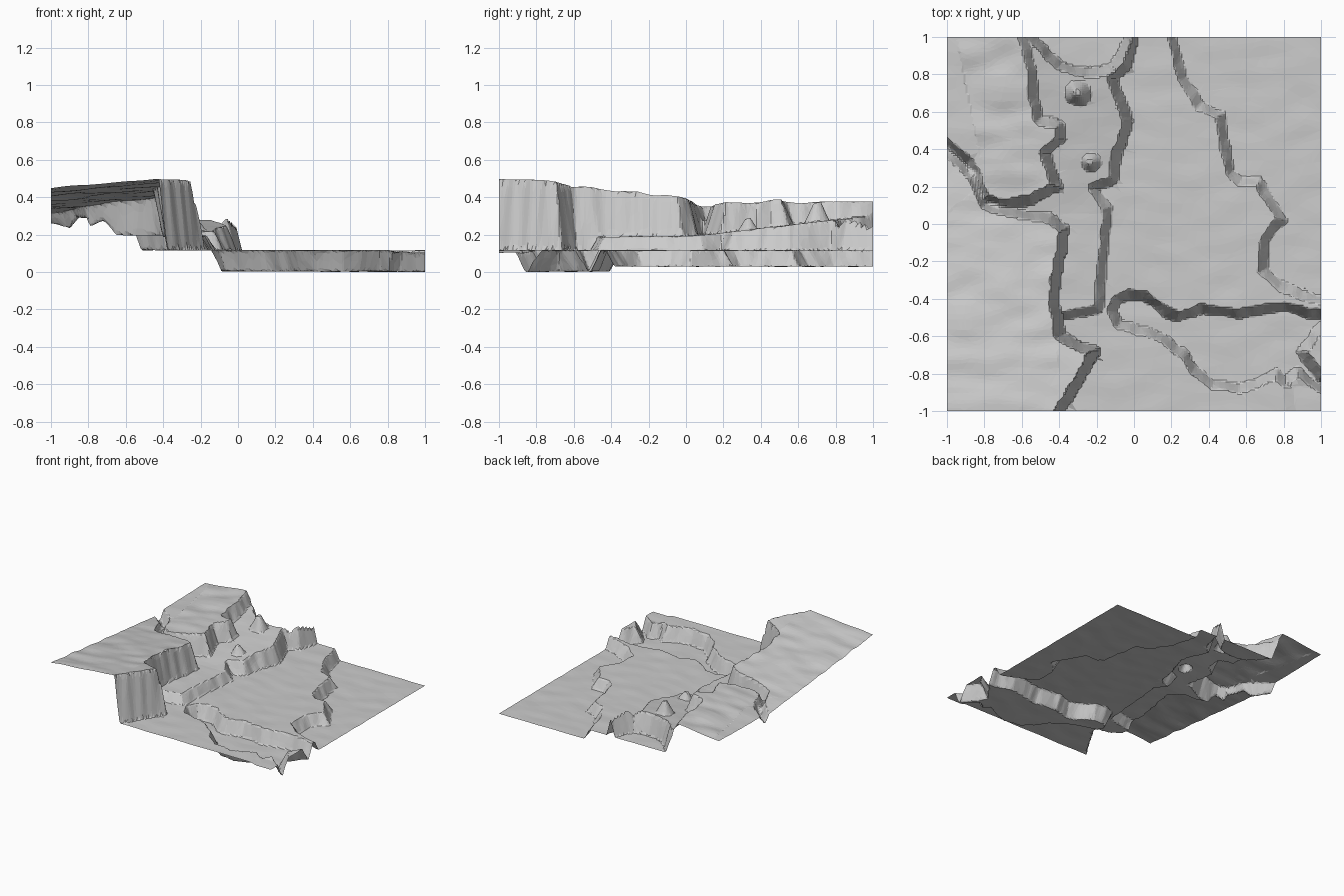
import bpy, bmesh, math
from mathutils import Vector, noise

if "Cube" in bpy.data.objects:
    bpy.data.objects.remove(bpy.data.objects["Cube"])

N = 180          # grid cells per side
WALL = 0.05      # horizontal width of the cliff faces


def signed_distance(x, y, poly):
    """Positive inside the outline, negative outside."""
    best, inside = 9.0, False
    x1, y1 = poly[-1]
    for x2, y2 in poly:
        dx, dy = x2 - x1, y2 - y1
        t = ((x - x1) * dx + (y - y1) * dy) / (dx * dx + dy * dy)
        t = min(1.0, max(0.0, t))
        best = min(best, (x - x1 - t * dx) ** 2 + (y - y1 - t * dy) ** 2)
        if (y1 > y) != (y2 > y) and x < x1 + (y - y1) * dx / dy:
            inside = not inside
        x1, y1 = x2, y2
    d = math.sqrt(best)
    return d if inside else -d


# Region outlines seen from above
lowland = [(.17, 1.2), (.21, .98), (.26, .78), (.35, .63), (.46, .58), (.48, .45),
           (.52, .27), (.57, .23), (.67, .23), (.73, .12), (.79, .03), (.7, -.08),
           (.69, -.25), (.78, -.33), (.9, -.38), (1, -.41), (1.3, -.45), (1.3, 1.2)]
channel = [(-.09, -.4), (-.03, -.38), (.06, -.39), (.16, -.46), (.24, -.5), (.36, -.45),
           (.54, -.48), (.8, -.44), (1, -.49), (1.2, -.5), (1.2, -.53), (1, -.55),
           (.9, -.68), (.92, -.72), (1, -.81), (1.2, -.87), (1.2, -.95), (1, -.89),
           (.87, -.79), (.82, -.85), (.76, -.8), (.66, -.85), (.56, -.88), (.42, -.86),
           (.32, -.78), (.28, -.71), (.15, -.61), (0, -.56), (-.09, -.53), (-.12, -.46)]
corner = [(.85, -1.2), (.84, -1), (.82, -.85), (1.2, -.85), (1.2, -1.2)]
terrace = [(-1.3, -.5), (-.4, -.49), (-.19, -.46), (-.17, -.2), (-.14, .08), (-.22, .19),
           (-.11, .24), (-.09, .38), (-.03, .55), (-.12, .78), (-.04, .85), (0, 1),
           (.0, 1.1), (-.03, .98), (-.11, .83), (-.25, .81), (-.4, .84), (-.48, .93),
           (-.56, 1.01), (-.7, 1.2), (-1.3, 1.2)]
front_plateau = [(-1.3, .6), (-1, .39), (-.86, .26), (-.8, .1), (-.62, .05), (-.45, .03),
                 (-.37, -.03), (-.4, -.2), (-.43, -.38), (-.4, -.6), (-.31, -.65),
                 (-.21, -.68), (-.3, -.84), (-.4, -1), (-.5, -1.2), (-1.3, -1.2)]
back_plateau = [(-1.3, .65), (-1, .43), (-.88, .34), (-.8, .14), (-.72, .1), (-.55, .13),
                (-.41, .2), (-.48, .38), (-.39, .46), (-.4, .53), (-.51, .56), (-.54, .7),
                (-.54, .82), (-.6, 1), (-.62, 1.2), (-1.3, 1.2)]

# Each layer is painted over the previous one: outline, height function
layers = [
    (lowland, lambda x, y: .037),
    (channel, lambda x, y: .01),
    (corner, lambda x, y: .11),
    (terrace, lambda x, y: .2 + (.116 * (y - .05) if y > .05 else .01 * y)),
    (front_plateau, lambda x, y: .455 + .09 * (x + 1) - .1 * (y + 1)),
    (back_plateau, lambda x, y: .39 + .1 * (x + .55) + .02 * (y - 1)),
]
# Low rocks: x, y, radius, height
rocks = [(-.3, .7, .07, .1), (-.23, .33, .05, .06)]


def height(x, y):
    n = noise.noise_vector(Vector((x * 14, y * 14, 3)))
    px, py = x + n.x * .012, y + n.y * .012
    z = .123
    for i, (poly, fn) in enumerate(layers):
        w = .5 + signed_distance(px, py, poly) / WALL
        if w > 0:
            w = min(1.0, w)
            target = fn(x, y)
            if i == 2:                      # corner step never fills the channel
                target = min(target, z)
            z += (target - z) * w
    for rx, ry, r, h in rocks:
        z += h * min(1.0, max(0.0, 1.4 * (1 - math.hypot(px - rx, py - ry) / r)))
    rough = .012 if x < -.4 and z > .35 else .004
    return z + rough * noise.noise(Vector((x * 5, y * 9, 0)))


# Terrain sheet
bm = bmesh.new()
bmesh.ops.create_grid(bm, x_segments=N, y_segments=N, size=1)
for v in bm.verts:
    v.co.z = height(v.co.x, v.co.y)
low = min(v.co.z for v in bm.verts)
for v in bm.verts:
    v.co.z -= low
mesh = bpy.data.meshes.new("terraced_terrain")
bm.to_mesh(mesh)
bm.free()
terrain = bpy.data.objects.new("terraced_terrain", mesh)
bpy.context.collection.objects.link(terrain)

# Reduce to irregular low-poly facets
dec = terrain.modifiers.new("facets", 'DECIMATE')
dec.ratio = .15
